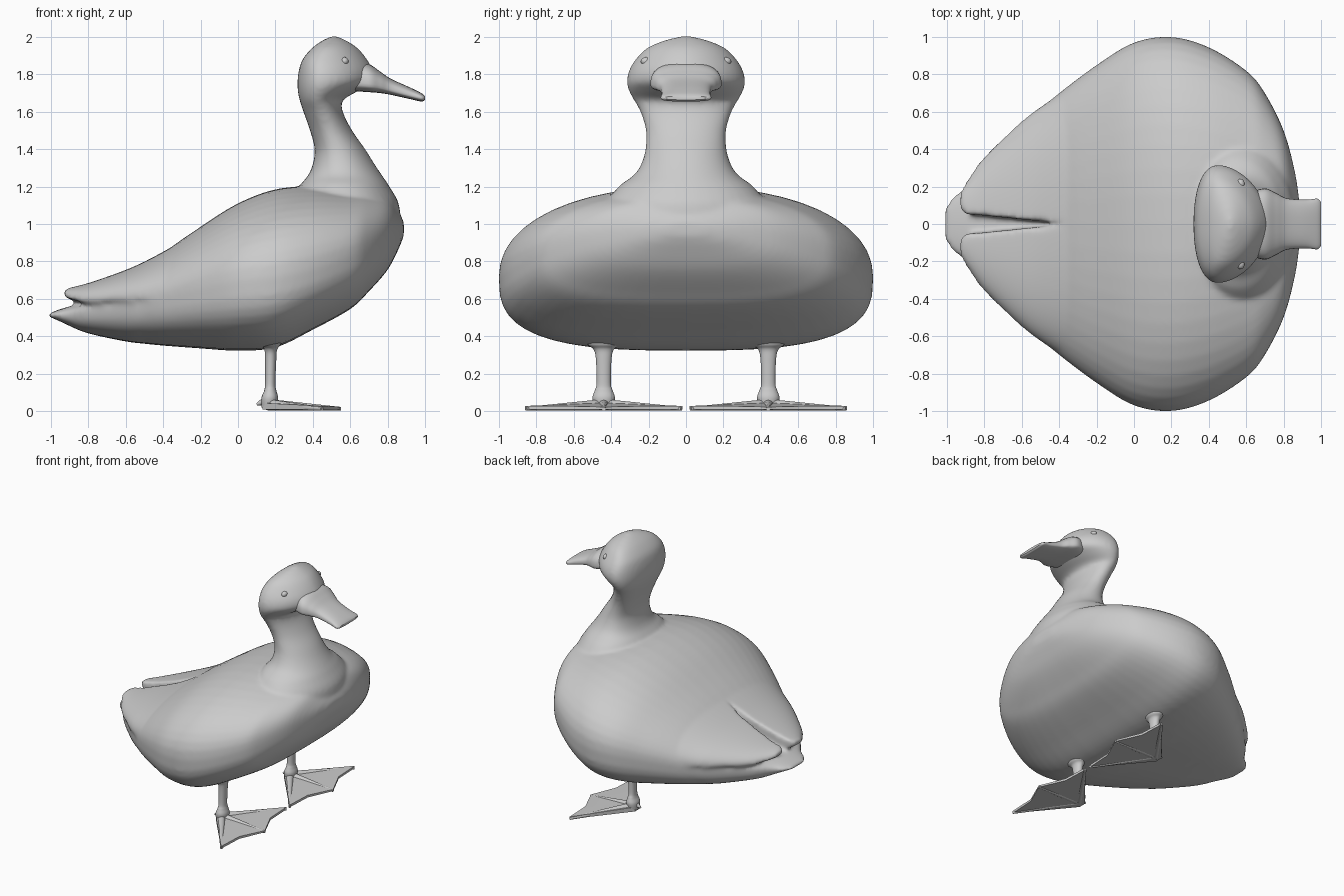
import bpy, bmesh, math
from mathutils import Vector, Matrix

if "Cube" in bpy.data.objects:
    bpy.data.objects.remove(bpy.data.objects["Cube"])


def dense(rows, k=6):
    """Smooth spline through the rows of numbers."""
    r = [rows[0]] + list(rows) + [rows[-1]]
    out = []
    for i in range(1, len(r) - 2):
        for j in range(k):
            t = j / k
            out.append([0.5 * (2 * b + (c - a) * t + (2 * a - 5 * b + 4 * c - d) * t * t
                               + (3 * b - a - 3 * c + d) * t ** 3)
                        for a, b, c, d in zip(*r[i - 1:i + 3])])
    return out + [list(rows[-1])]


def spow(v, p):
    return math.copysign(abs(v) ** p, v)


def across(row, top=2.2, bottom=3.0, n=48):
    """Cross-section at x: row = x, bottom, top, half width, height of widest point."""
    x, zb, zt, hy, zm = row
    pts = []
    for i in range(n):
        a = math.tau * i / n
        c, s = math.cos(a), math.sin(a)
        p = 2 / (top if s > 0 else bottom)
        pts.append((x, hy * spow(c, p), zm + (zt - zm if s > 0 else zm - zb) * spow(s, p)))
    return pts


def upright(row, y=0, front=2.0, n=40):
    """Cross-section at z: row = z, back, front, x of widest point, half width."""
    z, xb, xf, xm, hy = row
    pts = []
    for i in range(n):
        a = math.tau * i / n
        c, s = math.cos(a), math.sin(a)
        p = 2 / front if c > 0 else 0.9
        pts.append((xm + (xf - xm if c > 0 else xm - xb) * spow(c, p), y + hy * spow(s, p), z))
    return pts


def wing_ring(row, side, n=16):
    """Domed wing section with a flat underside."""
    x, zb, zt, yi, yo = row
    pts = []
    for i in range(n + 1):
        a = math.pi / 2 * i / n
        pts.append((x, side * (yi + (yo - yi) * math.sin(a) ** 0.9),
                    zb + (zt - zb) * math.cos(a) ** 0.9))
    pts += [(x, side * (yo + (yi - yo) * i / 8), zb - 0.006) for i in range(9)]
    return pts


def loft(bm, rings):
    vs = [[bm.verts.new(p) for p in ring] for ring in rings]
    n = len(vs[0])
    for a, b in zip(vs, vs[1:]):
        for i in range(n):
            bm.faces.new((a[i], a[(i + 1) % n], b[(i + 1) % n], b[i]))
    bm.faces.new(vs[0])
    bm.faces.new(vs[-1])


def finish(name, bm, angle=None):
    bmesh.ops.recalc_face_normals(bm, faces=bm.faces[:])
    me = bpy.data.meshes.new(name)
    bm.to_mesh(me)
    bm.free()
    ob = bpy.data.objects.new(name, me)
    bpy.context.collection.objects.link(ob)
    if angle is None:
        for p in me.polygons:
            p.use_smooth = True
    else:
        bpy.ops.object.select_all(action='DESELECT')
        ob.select_set(True)
        bpy.context.view_layer.objects.active = ob
        bpy.ops.object.shade_smooth_by_angle(angle=math.radians(angle))
    return ob


# Body with tail, neck, head and folded wings, fused into one skin
body = [(-1.01, .503, .523, .09, .513), (-.97, .488, .538, .14, .515), (-.9, .455, .56, .20, .52),
        (-.8, .415, .585, .33, .54), (-.6, .372, .64, .53, .57), (-.5, .36, .71, .615, .59),
        (-.4, .35, .84, .70, .61), (-.2, .335, .985, .85, .66), (0, .323, 1.11, .97, .70),
        (.2, .34, 1.185, 1.0, .72), (.4, .435, 1.2, .945, .76), (.6, .545, 1.18, .82, .83),
        (.7, .64, 1.17, .70, .87), (.8, .755, 1.14, .5, .93), (.86, .87, 1.06, .28, .96),
        (.887, .94, 1.01, .10, .975)]
neck = [(.95, .30, .87, .6, .36), (1.1, .30, .862, .58, .42), (1.2, .33, .81, .56, .36),
        (1.26, .375, .77, .56, .28), (1.32, .40, .73, .55, .24), (1.4, .41, .68, .53, .217),
        (1.5, .385, .61, .49, .215), (1.6, .35, .56, .45, .245), (1.66, .33, .56, .43, .278),
        (1.71, .32, .64, .44, .305), (1.76, .318, .715, .45, .317), (1.82, .325, .72, .45, .305),
        (1.88, .345, .69, .45, .27), (1.94, .395, .64, .47, .21), (1.98, .45, .58, .50, .12),
        (2.003, .50, .53, .515, .03)]
wing = [(-.93, .622, .648, .09, .17), (-.9, .605, .66, .055, .22), (-.8, .588, .685, .045, .36),
        (-.6, .60, .755, .025, .55), (-.45, .612, .825, .012, .66), (-.2, .64, .965, .01, .82)]
bm = bmesh.new()
loft(bm, [across(r) for r in dense(body)])
loft(bm, [upright(r, 0, 1.8 if r[0] > 1.65 else 2.0) for r in dense(neck)])
for side in (1, -1):
    loft(bm, [wing_ring(r, side) for r in dense(wing)])
ob = finish("body", bm)
m = ob.modifiers.new("fuse", 'REMESH')
m.mode = 'VOXEL'
m.voxel_size = 0.014
m.use_smooth_shade = True
m = ob.modifiers.new("soften", 'SMOOTH')
m.factor = 0.5
m.iterations = 10

# Flat bill with wide cheeks
bill = [(.62, 1.71, 1.87, .17, 1.76), (.70, 1.705, 1.855, .19, 1.75), (.76, 1.70, 1.815, .165, 1.74),
        (.82, 1.69, 1.775, .137, 1.72), (.92, 1.668, 1.73, .13, 1.69), (.98, 1.655, 1.70, .135, 1.675),
        (1.0, 1.664, 1.684, .115, 1.674)]
bm = bmesh.new()
loft(bm, [across(r, 2.6, 3.0, 36) for r in dense(bill)])
finish("bill", bm, 50)

leg = [(.02, .125, .21, .165, .05), (.07, .125, .215, .17, .06), (.11, .14, .205, .17, .048),
       (.15, .145, .2, .172, .038), (.28, .145, .205, .175, .042), (.33, .14, .21, .175, .055),
       (.36, .12, .23, .175, .09), (.42, .11, .24, .175, .10)]
web = [(.13, -.03), (.45, -.42), (.46, -.2), (.55, 0), (.46, .2), (.45, .42), (.13, .03)]


def spike(bm, a, b, r1, r2):
    """Tapered toe from a to b."""
    d = Vector(b) - Vector(a)
    mat = Matrix.Translation((Vector(a) + Vector(b)) / 2) @ d.to_track_quat('Z', 'Y').to_matrix().to_4x4()
    bmesh.ops.create_cone(bm, cap_ends=True, segments=16, radius1=r1, radius2=r2,
                          depth=d.length, matrix=mat)


for side, label in ((1, "left"), (-1, "right")):
    y = 0.44 * side
    # Eye
    bm = bmesh.new()
    bmesh.ops.create_uvsphere(bm, u_segments=20, v_segments=12, radius=1,
                              matrix=Matrix.Translation((.57, .212 * side, 1.87))
                              @ Matrix.Diagonal((.022, .03, .022, 1)))
    finish(label + "_eye", bm)
    # Leg
    bm = bmesh.new()
    loft(bm, [upright(r, y, 2.0, 24) for r in dense(leg)])
    finish(label + "_leg", bm)
    # Webbed foot: thin web, three front toes, small back toe
    bm = bmesh.new()
    low = [bm.verts.new((px, y + py, 0.008)) for px, py in web]
    high = [bm.verts.new((px, y + py, 0.022 + (0.55 - px) * 0.05)) for px, py in web]
    hub = [bm.verts.new((.17, y, h)) for h in (.008, .045)]
    n = len(web)
    for i in range(n):
        j = (i + 1) % n
        bm.faces.new((low[i], low[j], high[j], high[i]))
        bm.faces.new((low[j], low[i], hub[0]))
        bm.faces.new((high[i], high[j], hub[1]))
    for tx, ty in ((.45, -.415), (.55, 0), (.45, .415)):
        spike(bm, (.16, y, .034), (tx, y + ty, .012), .03, .01)
    spike(bm, (.16, y, .06), (.10, y, .035), .03, .006)
    finish(label + "_foot", bm, 35)
